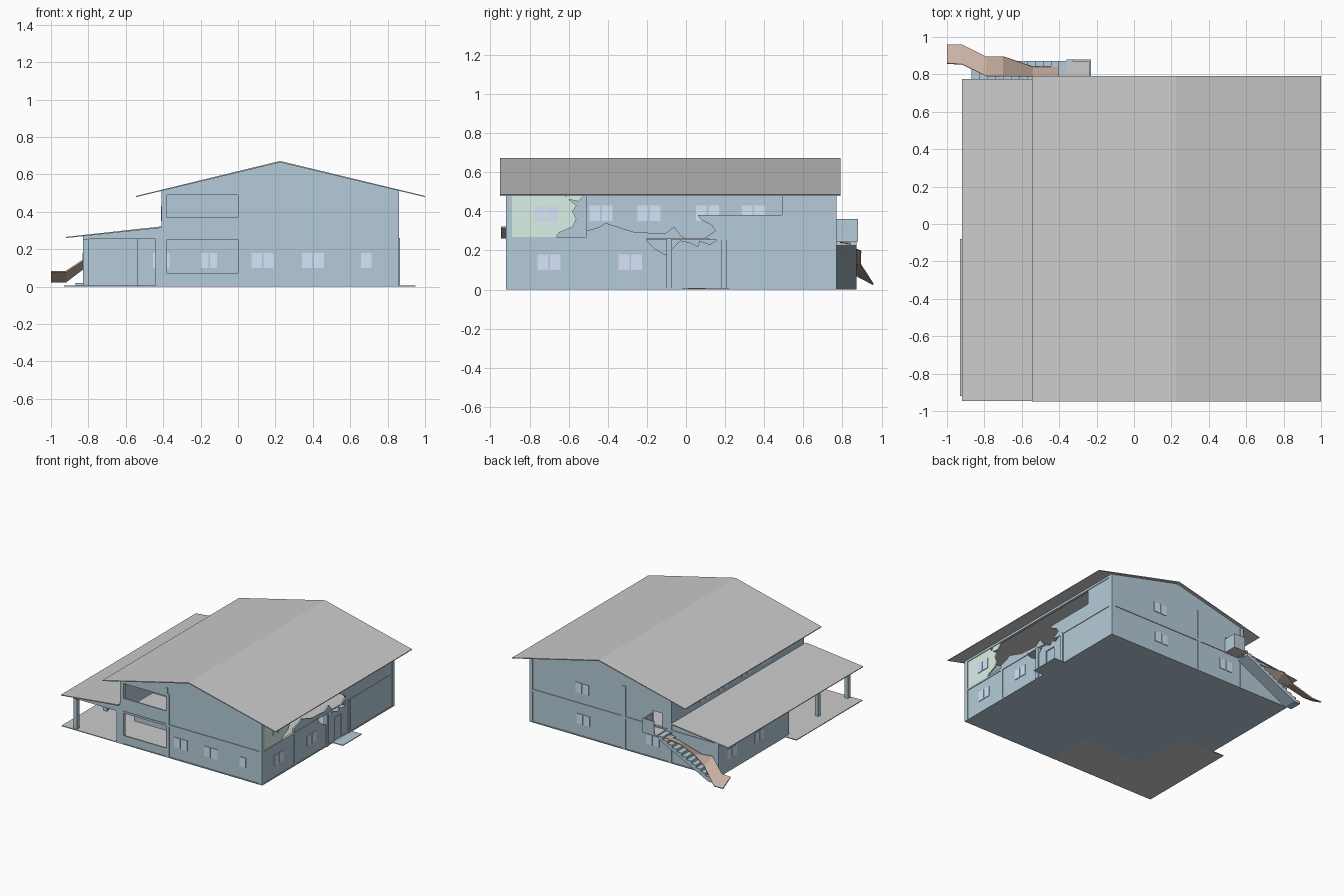
import bpy, bmesh
from mathutils import Vector

if "Cube" in bpy.data.objects:
    bpy.data.objects.remove(bpy.data.objects["Cube"])

def mat(name, r, g, b):
    m = bpy.data.materials.new(name)
    m.diffuse_color = (r, g, b, 1)
    m.use_nodes = True
    m.node_tree.nodes["Principled BSDF"].inputs["Base Color"].default_value = m.diffuse_color
    return m

BLUE = mat("blue_paint", .46, .60, .69)
GLASS = mat("pale_glass", .68, .78, .96)
GREEN = mat("green_plaster", .72, .88, .80)
BROWN = mat("brown_wood", .60, .45, .37)

def prism(name, pts, axis, a, b, material=BLUE):
    """Extrude a 2D outline from a to b along an axis; other two axes keep xyz order."""
    bm = bmesh.new()
    vs = []
    for u, v in pts:
        c = [u, v]
        c.insert("xyz".index(axis), a)
        vs.append(bm.verts.new(c))
    f = bm.faces.new(vs)
    ext = bmesh.ops.extrude_face_region(bm, geom=[f])
    d = Vector((axis == "x", axis == "y", axis == "z")) * (b - a)
    bmesh.ops.translate(bm, vec=d, verts=[e for e in ext["geom"] if isinstance(e, bmesh.types.BMVert)])
    bmesh.ops.recalc_face_normals(bm, faces=bm.faces)
    me = bpy.data.meshes.new(name)
    bm.to_mesh(me)
    bm.free()
    ob = bpy.data.objects.new(name, me)
    bpy.context.collection.objects.link(ob)
    if material:
        me.materials.append(material)
    return ob

def box(name, x0, x1, y0, y1, z0, z1, material=BLUE):
    return prism(name, [(x0, y0), (x1, y0), (x1, y1), (x0, y1)], "z", z0, z1, material)

def window(axis, plane, centre, z0=.10, w=.055, panes=2):
    """Row of panes standing slightly proud of both wall faces."""
    for i in range(panes):
        u = centre + (i - (panes - 1) / 2) * (w + .008)
        r = [u - w / 2, u + w / 2]
        p = [plane - .010, plane + .010]
        a = r + p if axis == "y" else p + r
        box("window_pane", *a, z0, z0 + .08, GLASS)

XR, XL, XO, YF, YB = .86, -.41, -.83, -.92, .77   # wall lines
T = .016                                          # wall thickness

# Roofs
prism("main_roof", [(-.545, .485), (.225, .672), (1, .485), (1, .479), (.225, .664), (-.545, .479)],
      "y", -.95, .79, None)
prism("side_roof", [(-.92, .266), (XL, .322), (XL, .314), (-.92, .260)], "y", -.945, .775, None)

# Floors
prism("ground_floor", [(.86, -.92), (.01, -.92), (.01, -.55), (-.53, -.55), (-.53, -.09), (-.83, -.09),
                       (-.83, .77), (.86, .77)], "z", 0, .008)
prism("porch_slab", [(.01, -.92), (-.93, -.92), (-.93, -.08), (-.53, -.08), (-.53, -.55), (.01, -.55)],
      "z", 0, .006, None)
box("upper_floor", XL, XR - T, YF + T, YB - T, .252, .262, None)
box("entrance_slab", XR, .95, -.02, .22, 0, .006)

# Front wall: right bays, parapets and gable over the open porch bays
box("front_lower_wall", .0, XR, YF + .005, YF + T, 0, .26)
prism("front_gable", [(XL, .49), (0, .49), (0, .26), (XR, .26), (XR, .515), (.225, .665), (XL, .513)],
      "y", YF + .005, YF + T)
box("balcony_parapet", XL, .0, YF + .005, YF + T, .26, .37)
box("porch_parapet", XL, .0, YF + .005, YF + T, 0, .07)
prism("side_roof_front_beam", [(XO, .255), (XL, .255), (XL, .317), (XO, .27)], "y", YF, YF + .02)

# Back wall with a doorway at the landing
box("back_lower_wall", XO, XR, YB - T, YB - .005, 0, .26)
prism("back_gable", [(XO, .26), (-.32, .26), (-.32, .38), (-.24, .38), (-.24, .26), (XR, .26),
                     (XR, .515), (.225, .665), (XL, .513), (XL, .315), (XO, .27)], "y", YB - T, YB - .005)

# Left walls
box("left_upper_wall", XL, XL + T, YF, YB, .26, .513)
box("left_room_wall", XO, XO + T, -.10, YB, 0, .268)
box("left_room_front_wall", XO, -.53, -.11, -.094, 0, .268)

# Recessed porch walls, both storeys
box("porch_inner_side_wall", -.54, -.524, -.55, -.10, 0, .268)
box("porch_back_wall", -.54, .02, -.55, -.534, 0, .26)
box("porch_right_wall", .0, .016, YF, -.55, 0, .26)
box("balcony_right_wall", .0, .016, YF, -.51, .26, .56)
box("balcony_back_wall", XL, .016, -.526, -.51, .26, .515)

# Right wall, broken open in the middle
xa, xb = XR - T, XR - .005
prism("right_lower_wall", [(YF, 0), (-.08, 0), (-.08, .17), (-.11, .18), (-.16, .21), (-.21, .26), (YF, .26)],
      "x", xa, xb)
prism("right_lower_back_wall", [(.19, 0), (YB, 0), (YB, .26), (.17, .26), (.12, .23), (.07, .25), (.06, .22),
                                (.19, .20)], "x", xa, xb)
prism("door_side_wall", [(-.08, 0), (.01, 0), (.01, .19), (.10, .19), (.10, 0), (.19, 0), (.19, .21),
                         (.06, .22), (.02, .24), (-.03, .25), (-.08, .20)], "x", xa, xb)
box("entrance_door", xa - .006, xa + .004, .01, .10, 0, .19)
prism("broken_upper_wall", [(-.51, .26), (0, .26), (-.03, .28), (-.06, .32), (-.11, .285), (-.27, .295),
                            (-.41, .34), (-.44, .32), (-.51, .30)], "x", xa, xb)
prism("broken_upper_back_wall", [(.09, .26), (YB, .26), (YB, .515), (.49, .515), (.49, .38), (.15, .38),
                                 (.06, .38), (.08, .355), (.13, .33), (.15, .30)], "x", xa, xb)
prism("green_wall_fragment", [(-.89, .26), (-.67, .26), (-.65, .29), (-.58, .32), (-.56, .36), (-.58, .40),
                              (-.56, .43), (-.60, .46), (-.64, .50), (-.89, .50)], "x", xa, xb, GREEN)
prism("broken_flap", [(-.62, .465), (-.55, .45), (-.52, .48), (-.52, .50), (-.60, .50)], "x", xa, xb, GREEN)

# Frame posts and floor beams
for y in (YF, YB - .03):
    for x in (XR - .03, XL, .0):
        box("frame_post", x, x + .03, y, y + .03, 0, .513)
for y in (-.51, .74):
    box("right_wall_post", XR - .025, XR, y, y + .025, 0, .51 if y > 0 else .26)
for y in (-.1, .18):
    box("entrance_post", XR - .025, XR + .005, y, y + .028, 0, .26)
for y in (-.91, -.53, -.13):
    box("porch_post", XO, XO + .03, y, y + .03, 0, .268)
box("back_corner_post", XO, XO + .03, YB - .03, YB, 0, .268)
box("porch_inner_post", -.44, -.41, YF, YF + .03, 0, .31)
box("porch_side_beam", XO, XO + .03, YF, YB, .252, .270)
box("front_beam", XL, XR, YF, YF + .02, .252, .268)
box("back_beam", XO, XR, YB - .02, YB, .252, .268)
for y0, y1 in ((YF, -.2), (.12, YB)):
    box("right_beam", XR - .02, XR, y0, y1, .252, .268)
for x in (XR - .02, XL):
    box("eave_beam", x, x + .02, YF, YB, .495, .513)

# Windows
for x in (.132, .40):
    window("y", YF + .01, x)
window("y", YF + .01, .685, panes=1)
for x in (.38, -.24):
    window("y", YB - .01, x)
window("y", YB - .01, .39, z0=.35)
for x in (-.41, -.155):
    window("y", -.542, x, w=.04)
for y in (-.70, -.285):
    window("x", XR - .01, y)
window("x", XR - .01, -.715, z0=.345)
for y in (-.435, -.19, .11, .345):
    window("x", XL + .008, y, z0=.35)
for y in (.25, .6):
    window("x", XO + .008, y)

# Back stair: landing, balustrade and stepped flight with solid underside
box("landing", -.36, -.23, YB, .88, .245, .258, None)
box("landing_side_rail", -.24, -.23, YB, .88, .245, .36)
box("landing_outer_rail", -.33, -.23, .87, .88, .245, .36)
N = 12
run, rise = .51 / N, .25 / N
steps = [(-.87, 0)]
for i in range(N):
    steps += [(-.87 + i * run, (i + 1) * rise), (-.87 + (i + 1) * run, (i + 1) * rise)]
prism("stair_flight", steps + [(-.36, .225), (-.81, 0)], "y", YB, .872)

# Fallen, warped rail panel: x, inner y/z, outer y/z at each bend
bends = [(-.34, .79, .25, .84, .24), (-.54, .785, .20, .84, .22), (-.70, .79, .16, .895, .20),
         (-.79, .79, .17, .895, .13), (-.92, .855, .085, .96, .03), (-1, .86, .085, .96, .03)]
verts = [p for x, y0, z0, y1, z1 in bends for p in ((x, y0, z0), (x, y1, z1))]
me = bpy.data.meshes.new("fallen_rail_panel")
me.from_pydata(verts, [], [(i, i + 1, i + 3, i + 2) for i in range(0, len(verts) - 2, 2)])
me.materials.append(BROWN)
ob = bpy.data.objects.new("fallen_rail_panel", me)
bpy.context.collection.objects.link(ob)
mod = ob.modifiers.new("thickness", "SOLIDIFY")
mod.thickness = .008
